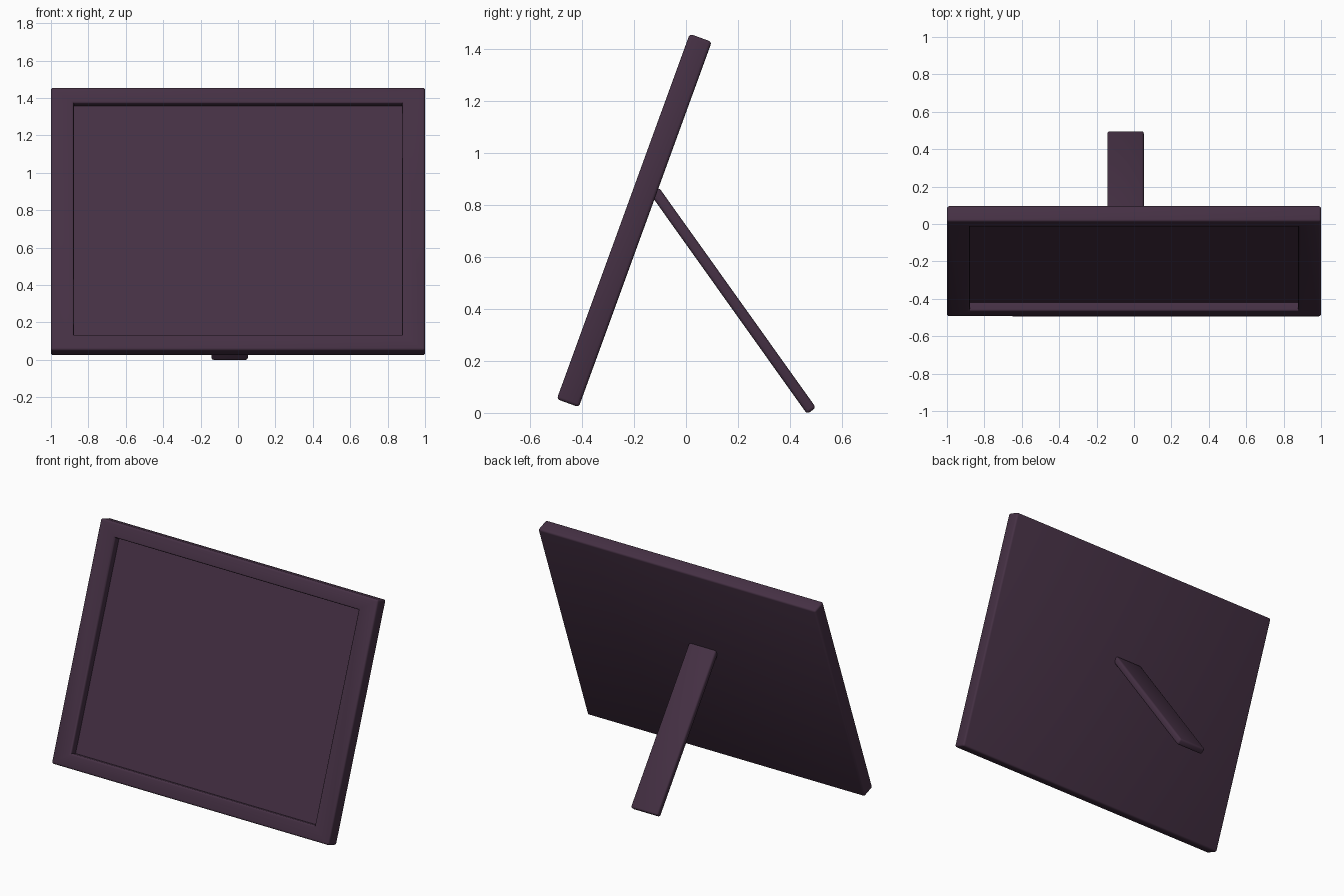
import bpy, bmesh
from math import radians
from mathutils import Matrix, Vector

if "Cube" in bpy.data.objects:
    bpy.data.objects.remove(bpy.data.objects["Cube"])

BEVEL = 0.012

plum = bpy.data.materials.new("dark_plum")
plum.diffuse_color = (0.06, 0.03, 0.058, 1)
plum.use_nodes = True
plum.node_tree.nodes["Principled BSDF"].inputs["Base Color"].default_value = plum.diffuse_color


def box(size):
    bm = bmesh.new()
    bmesh.ops.create_cube(bm, size=1, matrix=Matrix.Diagonal((*size, 1)))
    return bm


def finish(bm, name, location, tilt, radius):
    """Round the convex edges and place the part."""
    bmesh.ops.recalc_face_normals(bm, faces=bm.faces)
    edges = [e for e in bm.edges if e.is_convex and e.calc_face_angle(0) > 0.5]
    bmesh.ops.bevel(bm, geom=edges, offset=radius, segments=3, profile=0.5,
                    affect='EDGES', clamp_overlap=True)
    mesh = bpy.data.meshes.new(name)
    bm.to_mesh(mesh)
    bm.free()
    mesh.materials.append(plum)
    obj = bpy.data.objects.new(name, mesh)
    bpy.context.collection.objects.link(obj)
    obj.location = location
    obj.rotation_euler.x = radians(tilt)
    bpy.ops.object.select_all(action='DESELECT')
    obj.select_set(True)
    bpy.context.view_layer.objects.active = obj
    bpy.ops.object.shade_smooth_by_angle(angle=radians(35))
    return obj


# Picture frame: slab with a recessed picture area in its front face
W, T, H = 2.0, 0.09, 1.495
SIDE, END, DEPTH = 0.122, 0.09, 0.05
bm = box((W, T, H))
bm.normal_update()
front = min(bm.faces, key=lambda f: f.calc_center_median().y)
bmesh.ops.inset_region(bm, faces=[front], thickness=0.1, use_even_offset=True)
for v in front.verts:
    v.co.x = (W / 2 - SIDE) * (1 if v.co.x > 0 else -1)
    v.co.z = (H / 2 - END) * (1 if v.co.z > 0 else -1)
panel = bmesh.ops.extrude_discrete_faces(bm, faces=[front])["faces"][0]
bmesh.ops.translate(bm, verts=panel.verts, vec=Vector((0, DEPTH, 0)))
finish(bm, "picture_frame", (0, -0.199, 0.740), -20, BEVEL)

# Back strut: flat bar leaning against the back of the frame
TILT, LENGTH, THICK = 35.5, 1.04, 0.042
foot = Vector((-0.045, 0.50, 0.020))
offset = Matrix.Rotation(radians(TILT), 3, 'X') @ Vector((0, -THICK / 2, LENGTH / 2))
finish(box((0.195, THICK, LENGTH)), "back_strut", foot + offset, TILT, BEVEL)
